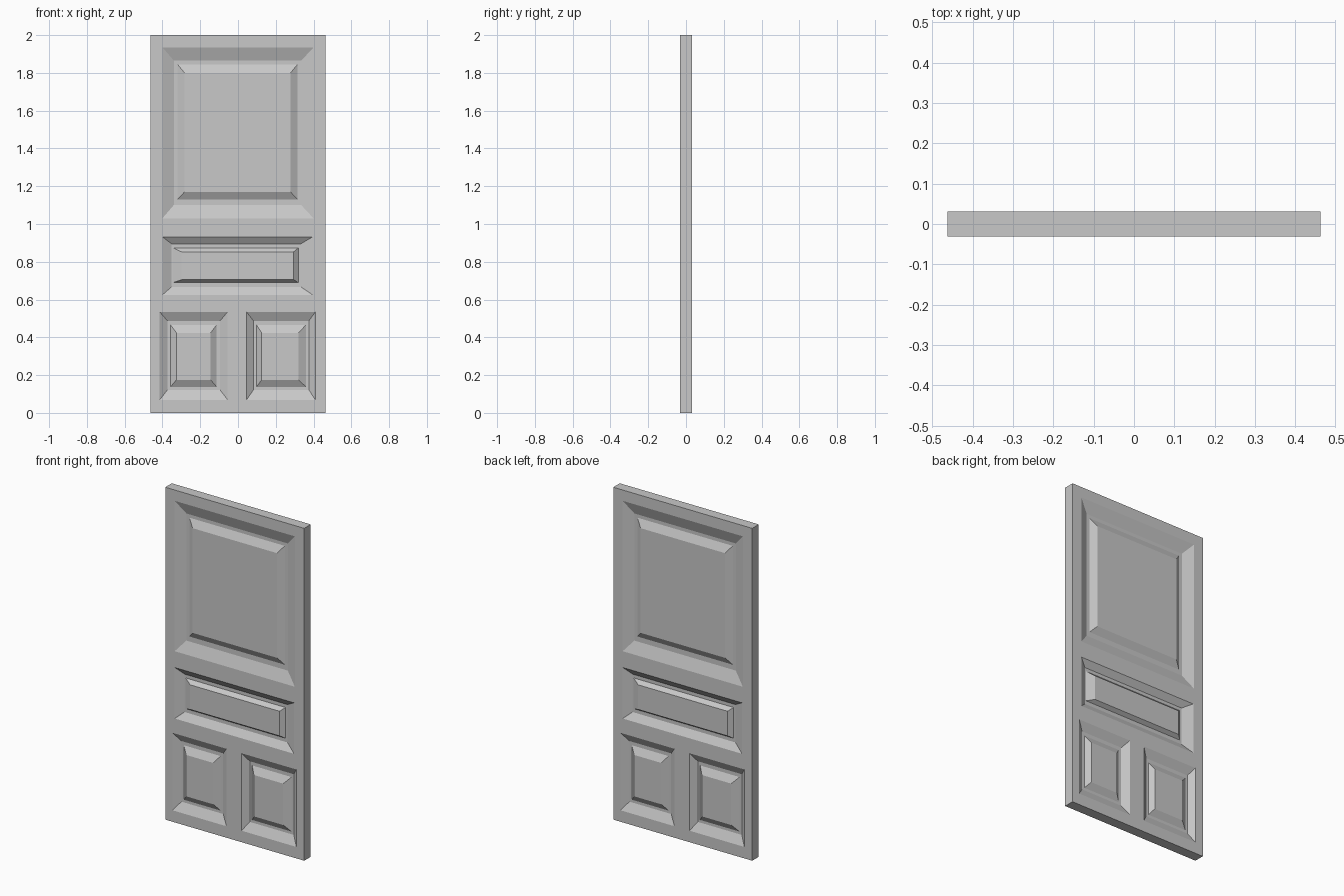
import bpy
import bmesh

cube = bpy.data.objects.get("Cube")
if cube:
    bpy.data.objects.remove(cube, do_unlink=True)

HALF_W, HALF_T, HEIGHT = 0.4625, 0.031, 2.0
DEPTHS = (0.0, 0.026, 0.026, 0.004)   # rim, groove, groove, raised field

# Each panel: nested rectangles (x0, x1, z0, z1) from rim to raised field
PANELS = {
    "top": [(-0.40, 0.40, 1.03, 1.935), (-0.34, 0.335, 1.10, 1.865),
            (-0.32, 0.315, 1.13, 1.845), (-0.283, 0.278, 1.17, 1.80)],
    "middle": [(-0.40, 0.395, 0.625, 0.932), (-0.352, 0.333, 0.667, 0.895),
               (-0.345, 0.32, 0.689, 0.874), (-0.30, 0.295, 0.705, 0.853)],
    "lower_right": [(-0.415, -0.055, 0.069, 0.535), (-0.373, -0.095, 0.122, 0.487),
                    (-0.357, -0.113, 0.138, 0.466), (-0.326, -0.145, 0.175, 0.424)],
    "lower_left": [(0.045, 0.41, 0.069, 0.535), (0.082, 0.375, 0.122, 0.487),
                   (0.098, 0.36, 0.138, 0.466), (0.125, 0.32, 0.175, 0.424)],
}


def rect_loop(bm, rect, depth, side):
    """Four corner vertices; side -1 turns the loop half round to the back."""
    x0, x1, z0, z1 = rect
    y = depth - HALF_T
    return [bm.verts.new((side * x, side * y, z))
            for x, z in ((x0, z0), (x1, z0), (x1, z1), (x0, z1))]


def loop_edges(bm, loop):
    return [bm.edges.new((loop[i], loop[(i + 1) % 4])) for i in range(4)]


def build_side(bm, side):
    """Flat frame with four moulded raised panels; returns the outer corners."""
    corners = rect_loop(bm, (-HALF_W, HALF_W, 0, HEIGHT), 0, side)
    frame_edges = loop_edges(bm, corners)
    for rects in PANELS.values():
        loops = [rect_loop(bm, r, d, side) for r, d in zip(rects, DEPTHS)]
        frame_edges += loop_edges(bm, loops[0])
        for a, b in zip(loops, loops[1:]):
            for i in range(4):
                j = (i + 1) % 4
                bm.faces.new((a[i], a[j], b[j], b[i]))
        bm.faces.new(loops[-1])
    bmesh.ops.triangle_fill(bm, edges=frame_edges, use_beauty=True,
                            normal=(0, -side, 0))
    return corners


# Both sides of the door, joined by the four edge faces
bm = bmesh.new()
front = build_side(bm, 1)
back = build_side(bm, -1)
back = [back[i] for i in (1, 0, 3, 2)]
for i in range(4):
    j = (i + 1) % 4
    bm.faces.new((front[j], front[i], back[i], back[j]))
bmesh.ops.recalc_face_normals(bm, faces=bm.faces[:])

mesh = bpy.data.meshes.new("panelled_door")
bm.to_mesh(mesh)
bm.free()
door = bpy.data.objects.new("panelled_door", mesh)
bpy.context.collection.objects.link(door)

# Paint
grey = bpy.data.materials.new("light_grey_paint")
grey.use_nodes = True
colour = (0.58, 0.58, 0.58, 1)
grey.diffuse_color = colour
for node in grey.node_tree.nodes:
    if node.type == "BSDF_PRINCIPLED":
        node.inputs["Base Color"].default_value = colour
mesh.materials.append(grey)
